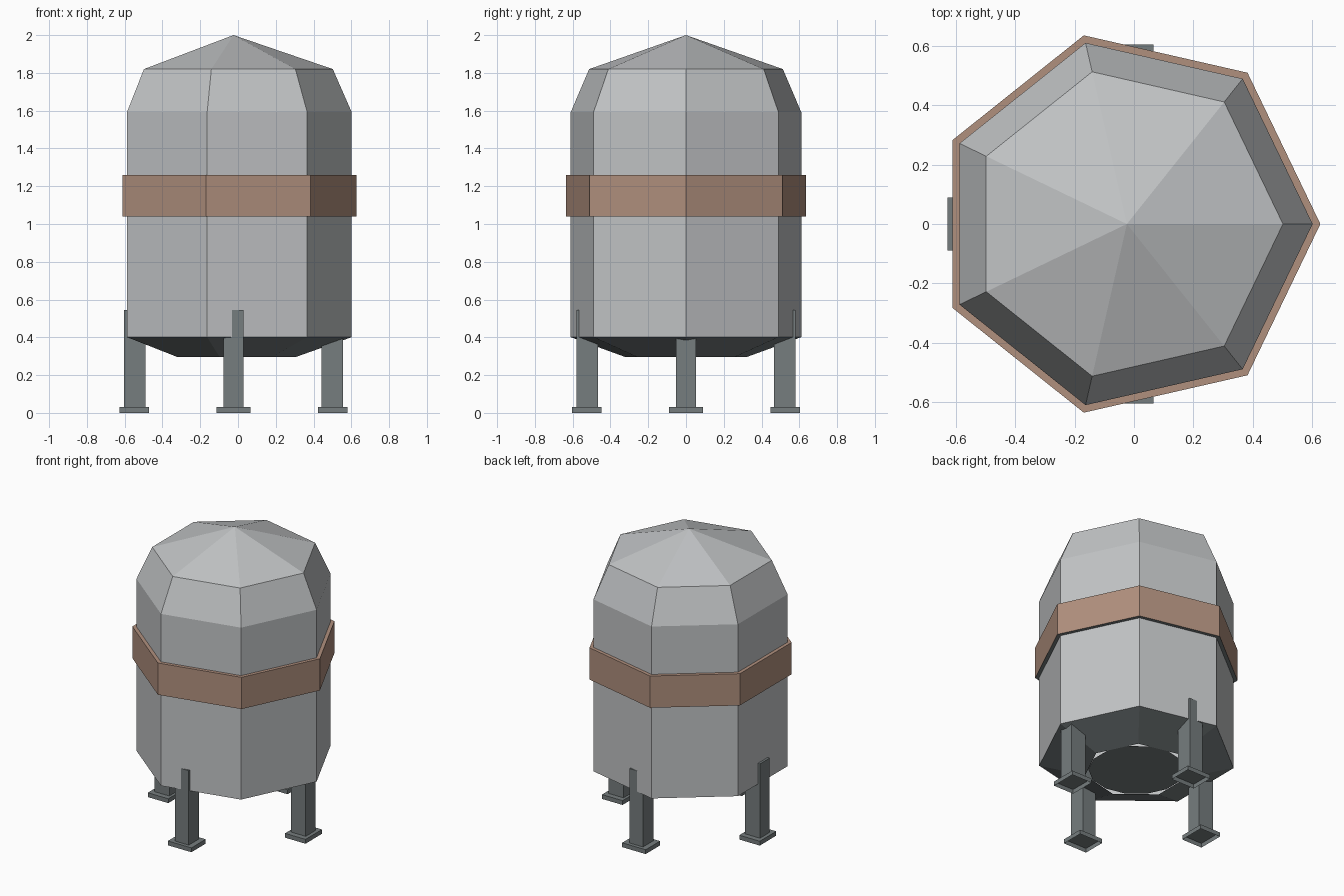
import bpy, bmesh
from math import cos, sin, pi
from mathutils import Matrix

cube = bpy.data.objects.get("Cube")
if cube:
    bpy.data.objects.remove(cube)

CX = -0.024   # axis of the seven-sided tank
SIDES = 7


def material(name, rgb):
    m = bpy.data.materials.new(name)
    m.use_nodes = True
    color = (*rgb, 1)
    m.diffuse_color = color
    bsdf = next(n for n in m.node_tree.nodes if n.type == 'BSDF_PRINCIPLED')
    bsdf.inputs["Base Color"].default_value = color
    bsdf.inputs["Roughness"].default_value = 0.8
    return m


steel = material("light steel", (0.535, 0.55, 0.56))
copper = material("copper brown", (0.435, 0.277, 0.207))
dark_steel = material("dark steel", (0.18, 0.205, 0.21))


def add_object(name, bm, *mats):
    mesh = bpy.data.meshes.new(name)
    bm.to_mesh(mesh)
    bm.free()
    for mat in mats:
        mesh.materials.append(mat)
    ob = bpy.data.objects.new(name, mesh)
    bpy.context.collection.objects.link(ob)
    return ob


def revolve(name, profile, mat, closed=False):
    """Turn (radius, height) points around the tank axis; undersides are dark."""
    bm = bmesh.new()
    rings = []
    for r, z in profile:
        if r == 0:
            rings.append([bm.verts.new((CX, 0, z))] * SIDES)
        else:
            angles = [2 * pi * i / SIDES for i in range(SIDES)]
            rings.append([bm.verts.new((CX + r * cos(a), r * sin(a), z)) for a in angles])
    pairs = list(zip(rings, rings[1:]))
    if closed:
        pairs.append((rings[-1], rings[0]))
    for low, high in pairs:
        for i in range(SIDES):
            j = (i + 1) % SIDES
            quad = [low[i], low[j], high[j], high[i]]
            bm.faces.new(list(dict.fromkeys(quad)))
    bm.normal_update()
    for f in bm.faces:
        f.material_index = int(f.normal.z < -0.5)
    return add_object(name, bm, mat, dark_steel)


def open_box(name, size, center, angle, mat):
    """Box without a floor, turned around the tank axis."""
    bm = bmesh.new()
    bmesh.ops.create_cube(bm, size=1, matrix=Matrix.Translation(center) @ Matrix.Diagonal((*size, 1)))
    bm.normal_update()
    floor = [f for f in bm.faces if f.normal.z < -0.5]
    bmesh.ops.delete(bm, geom=floor, context='FACES')
    bm.transform(Matrix.Translation((CX, 0, 0)) @ Matrix.Rotation(angle, 4, 'Z'))
    return add_object(name, bm, mat)


# Tank shell with sloped underside, shoulder and pointed roof
revolve("tank_shell", [(0.333, 0.297), (0.626, 0.401), (0.626, 1.592), (0.526, 1.82), (0, 2.0)], steel)

# Round plate in the underside
bm = bmesh.new()
bmesh.ops.create_circle(bm, cap_ends=True, segments=14, radius=0.305,
                        matrix=Matrix.Translation((CX, 0, 0.299)) @ Matrix.Rotation(pi, 4, 'X'))
add_object("bottom_plate", bm, dark_steel)

# Band around the middle
revolve("middle_band", [(0.62, 1.04), (0.652, 1.04), (0.652, 1.26), (0.62, 1.26)], copper, closed=True)

# Four legs with feet
for i, side in enumerate(("left", "back", "right", "front")):
    turn = i * pi / 2
    open_box(side + "_leg", (0.114, 0.105, 0.515), (0.523, 0, 0.2875), turn, dark_steel)
    open_box(side + "_foot", (0.157, 0.18, 0.03), (0.526, 0, 0.015), turn, dark_steel)
